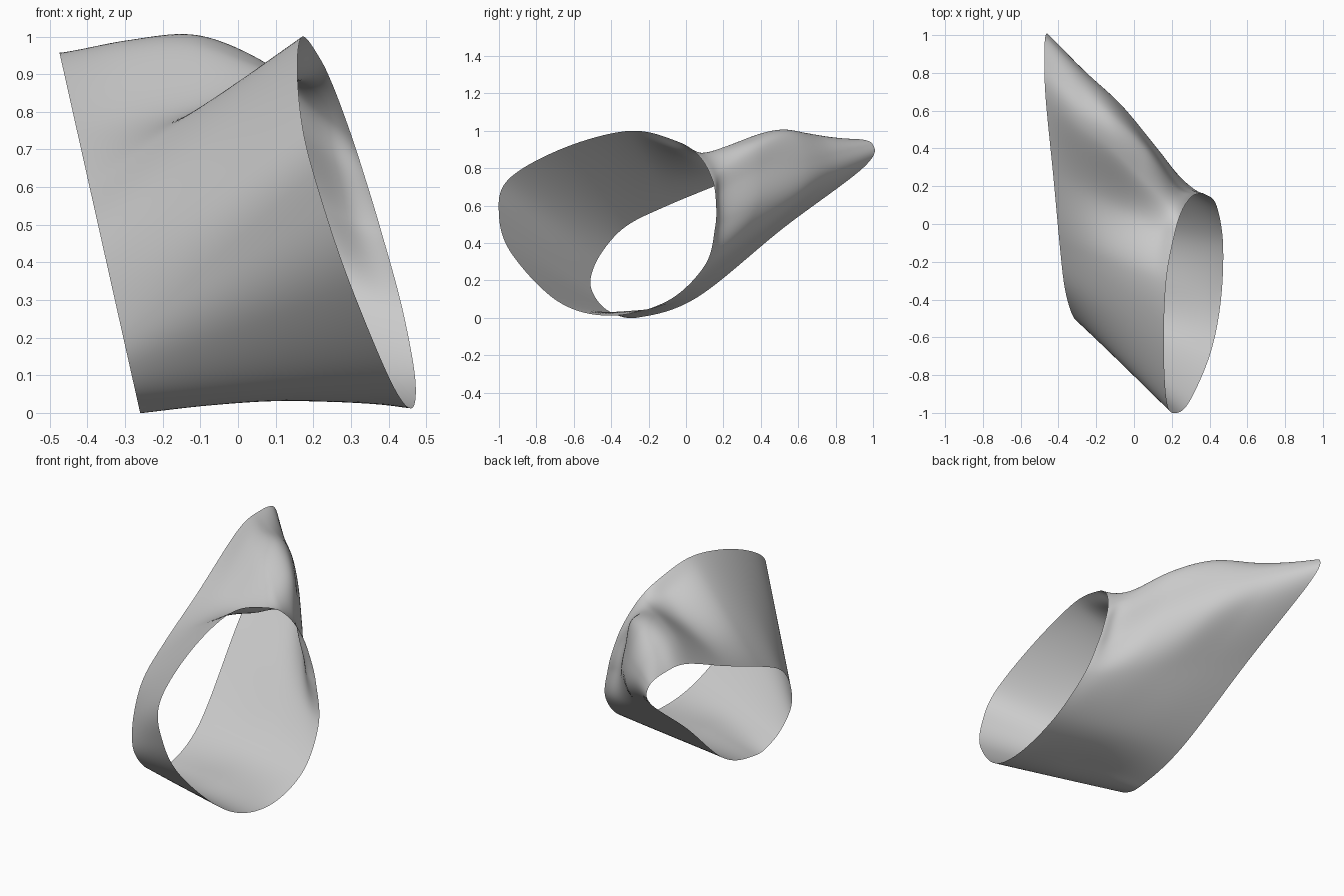
import bpy, bmesh
from mathutils import Vector

if "Cube" in bpy.data.objects:
    bpy.data.objects.remove(bpy.data.objects["Cube"])

# Matching rim points (y, z): right-hand round rim and left-hand slanted rim
RIM_A = [(-.30, 1.0), (-.05, .945), (.07, .865), (.14, .74), (.16, .62), (.155, .48), (.10, .28),
         (-.10, .09), (-.40, .012), (-.68, .085), (-.93, .34), (-1.0, .55), (-.95, .74), (-.65, .91)]
RIM_B = [(-.10, .60), (.25, .745), (.66, .925), (.86, .957), (.997, .93), (.95, .805), (.52, .48),
         (.06, .11), (-.25, .003), (-.40, .03), (-.485, .11), (-.51, .21), (-.45, .35), (-.32, .49)]

# Positions along the tube and bulges (dy, dz) of the inner sections:
# valley behind the round rim, hump at the back, arch underneath
ALONG = [0, .12, .3, .52, .76, 1]
BULGE = {
    1: [(-.01, -.035), (.0, -.04), (.0, -.03), (.0, -.01)],
    2: [(-.01, .005), (.0, .045), (.02, .085), (.0, .06)],
    3: [(-.03, .04), (.03, .12), (.04, .135), (.01, .07)],
    4: [(-.06, .02), (-.01, .07), (.03, .06), (.01, .03)],
    5: [(-.05, .0), (-.01, .02), (.02, .0), (.0, .0)],
    8: [(0, .012), (0, .022), (0, .028), (0, .018)],
}
STEPS_ROUND, STEPS_LONG = 12, 12


def spline(p0, p1, p2, p3, t):
    return 0.5 * (2 * p1 + (p2 - p0) * t + (2 * p0 - 5 * p1 + 4 * p2 - p3) * t * t
                  + (3 * p1 - p0 - 3 * p2 + p3) * t ** 3)


def closed_loop(pts):
    n = len(pts)
    return [spline(pts[i - 1], pts[i], pts[(i + 1) % n], pts[(i + 2) % n], s / STEPS_ROUND)
            for i in range(n) for s in range(STEPS_ROUND)]


def open_path(pts):
    q = [2 * pts[0] - pts[1]] + pts + [2 * pts[-1] - pts[-2]]
    out = [spline(*q[i:i + 4], s / STEPS_LONG)
           for i in range(len(pts) - 1) for s in range(STEPS_LONG)]
    return out + [pts[-1]]


# Cross-sections from rim to rim; both rims lie in tilted planes
a = [Vector((.51 + .115 * y - .305 * z, y, z)) for y, z in RIM_A]
b = [Vector((-.26 - .224 * z, y, z)) for y, z in RIM_B]
sections = []
for j, t in enumerate(ALONG):
    sec = [p.lerp(q, t) for p, q in zip(a, b)]
    if 0 < t < 1:
        for k, offs in BULGE.items():
            sec[k] += Vector((0, *offs[j - 1]))
    sections.append(closed_loop(sec))

# Skin the sections into one smooth open tube
paths = [open_path(list(col)) for col in zip(*sections)]
bm = bmesh.new()
grid = [[bm.verts.new(p) for p in path] for path in paths]
for i in range(len(grid)):
    c, d = grid[i - 1], grid[i]
    for j in range(len(c) - 1):
        bm.faces.new((c[j], d[j], d[j + 1], c[j + 1])).smooth = True
bmesh.ops.recalc_face_normals(bm, faces=bm.faces)
mesh = bpy.data.meshes.new("twisted_tube")
bm.to_mesh(mesh)
bm.free()
bpy.context.collection.objects.link(bpy.data.objects.new("twisted_tube", mesh))
